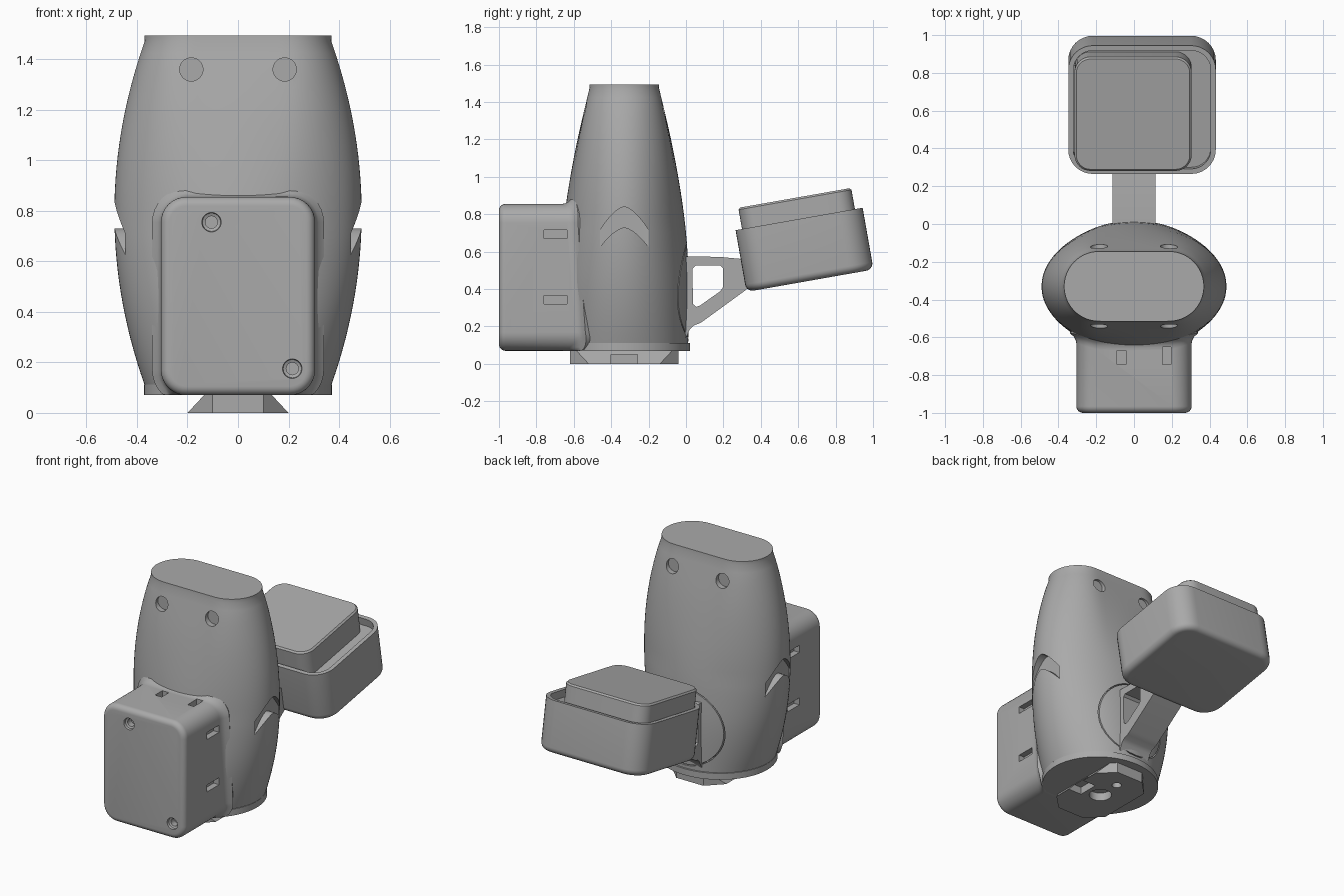
import bpy, bmesh, math
from mathutils import Vector

if "Cube" in bpy.data.objects:
    bpy.data.objects.remove(bpy.data.objects["Cube"], do_unlink=True)

GREY = (0.40, 0.40, 0.40, 1)
mat = bpy.data.materials.new("plain grey")
mat.use_nodes = True
mat.diffuse_color = GREY
mat.node_tree.nodes["Principled BSDF"].inputs["Base Color"].default_value = GREY
CY = -0.33  # depth of the body axis


# ---- helpers ----
def loft(name, rings, cyclic=False):
    bm = bmesh.new()
    rows = [[bm.verts.new(p) for p in ring] for ring in rings]
    pairs = list(zip(rows, rows[1:]))
    if cyclic:
        pairs.append((rows[-1], rows[0]))
    else:
        bm.faces.new(rows[0])
        bm.faces.new(rows[-1])
    n = len(rows[0])
    for lo, hi in pairs:
        for i in range(n):
            j = (i + 1) % n
            bm.faces.new((lo[i], lo[j], hi[j], hi[i]))
    bmesh.ops.recalc_face_normals(bm, faces=bm.faces)
    me = bpy.data.meshes.new(name)
    bm.to_mesh(me)
    bm.free()
    me.materials.append(mat)
    ob = bpy.data.objects.new(name, me)
    bpy.context.collection.objects.link(ob)
    return ob


def cut(ob, cutters):
    bpy.context.view_layer.objects.active = ob
    for c in cutters:
        c.hide_render = True
        m = ob.modifiers.new("cut", "BOOLEAN")
        m.operation, m.solver, m.object = "DIFFERENCE", "EXACT", c
        bpy.ops.object.modifier_apply(modifier=m.name)
        bpy.data.objects.remove(c, do_unlink=True)


def smooth(ob, angle=30):
    bpy.ops.object.select_all(action="DESELECT")
    ob.select_set(True)
    bpy.context.view_layer.objects.active = ob
    bpy.ops.object.shade_smooth_by_angle(angle=math.radians(angle))


def block(x0, x1, y0, y1, z0, z1):
    return loft("cutter", [[(x0, y0, z), (x1, y0, z), (x1, y1, z), (x0, y1, z)] for z in (z0, z1)])


def circle(r, n=40):
    return [(r * math.cos(k * math.tau / n), r * math.sin(k * math.tau / n)) for k in range(n)]


def y_rod(x, z, steps, cyclic=False):
    """Round shape along y; steps are (y, radius)."""
    return loft("cutter", [[(x + u, y, z + v) for u, v in circle(r)] for y, r in steps], cyclic)


def rrect(u0, u1, v0, v1, r, inset=0, n=8):
    r0, pts = max(r - inset, 0.01), []
    u0, u1, v0, v1 = u0 + inset, u1 - inset, v0 + inset, v1 - inset
    for q, (cu, cv) in enumerate([(u1 - r0, v1 - r0), (u0 + r0, v1 - r0), (u0 + r0, v0 + r0), (u1 - r0, v0 + r0)]):
        for k in range(n + 1):
            a = (q + k / n) * math.pi / 2
            pts.append((cu + r0 * math.cos(a), cv + r0 * math.sin(a)))
    return pts


def fillet(r, n=6):
    """(inset, depth) steps of a rounded edge."""
    return [(r * (1 - math.sin(a)), r * (1 - math.cos(a))) for a in [k * math.pi / 2 / n for k in range(n + 1)]]


# ---- body: lens-shaped section turning into a rounded slot at the top ----
DEPTH = [(0.11, 0.342), (0.4, 0.348), (0.6, 0.338), (0.75, 0.325), (0.95, 0.297), (1.2, 0.25), (1.47, 0.187)]


def half_width(z):
    return 0.49 - 0.12 * min(1, abs(z - 0.79) / 0.68) ** 2


def half_depth(z):
    if z <= DEPTH[0][0]:
        return DEPTH[0][1]
    for i in range(len(DEPTH) - 1):
        (za, a), (zb, b) = DEPTH[i:i + 2]
        if z <= zb:
            pa, pb = DEPTH[max(i - 1, 0)], DEPTH[min(i + 2, len(DEPTH) - 1)]
            ma = (b - pa[1]) / (zb - pa[0]) * (zb - za)
            mb = (pb[1] - a) / (pb[0] - za) * (zb - za)
            t = (z - za) / (zb - za)
            return (a * (2 * t**3 - 3 * t**2 + 1) + ma * (t**3 - 2 * t**2 + t)
                    + b * (3 * t**2 - 2 * t**3) + mb * (t**3 - t**2))
    return DEPTH[-1][1]


def body_ring(z, a, b, n=96):
    mix = max(0, min(1, (z - 0.75) / 0.65))
    ring = []
    for k in range(n):
        t = (k + 0.5) * math.tau / n
        x, y = a * math.cos(t), b * math.sin(t)
        d, s = Vector((abs(x), abs(y))).normalized(), a - b
        if s > 0 and d.x * b > s * d.y:
            f = d.x * s + math.sqrt((d.x * s) ** 2 - s * s + b * b)
        else:
            f = b / max(d.y, 0.01)
        f = 1 + mix * (f / math.hypot(x, y) - 1)
        ring.append((x * f, CY + y * f, z))
    return ring


zs = [0.113 + (1.47 - 0.113) * k / 30 for k in range(31)]
rings = [body_ring(z, 0.372, 0.352) for z in (0.07, 0.112)]
rings += [body_ring(z, half_width(z), half_depth(z)) for z in zs]
rings.append(body_ring(1.495, 0.37, 0.185))
body = loft("body", rings)

# round sockets, side arches and the groove round the arm mount
cutters = [y_rod(x, 1.36, [(CY + s * 0.185, 0.046), (CY + s * 0.4, 0.046)])
           for x in (-0.185, 0.185) for s in (-1, 1)]
ts = [k / 8 for k in range(-8, 9)]
arch = [(CY + 0.13 * t, 0.84 - 0.125 * abs(t) ** 1.6) for t in ts]
arch += [(CY + 0.13 * t, 0.73 - 0.105 * abs(t) ** 1.6) for t in reversed(ts)]
for s in (-1, 1):
    cutters.append(loft("cutter", [[(s * x, y, z) for y, z in arch] for x in (0.44, 0.6)]))
cutters.append(y_rod(0, 0.39, [(-0.07, 0.25), (0.1, 0.25), (0.1, 0.257), (-0.07, 0.257)], True))
cut(body, cutters)
smooth(body)


# ---- front box, flared where it meets the body ----
def box_outline(inset):
    return rrect(-0.305, 0.305, 0.07, 0.855, 0.1, inset)


def flare_ring(grow, gap):
    ring = []
    for (x, z), (gx, gz) in zip(box_outline(0), box_outline(-grow)):
        y = CY - half_depth(z) * math.sqrt(max(0, 1 - (x / half_width(z)) ** 2))
        ring.append((gx, y - gap, max(gz, 0.07)))
    return ring


rings = [[(x, -1 + d, z) for x, z in box_outline(i)] for i, d in fillet(0.035)]
rings += [flare_ring(g, d) for g, d in ((0, 0.05), (0.004, 0.03), (0.014, 0.012), (0.035, -0.006))]
rings.append([(x, -0.42, z) for x, z in box_outline(0.05)])
box = loft("front_box", rings)
cutters = [block(-0.09, -0.042, -0.745, -0.67, 0.815, 0.9), block(0.15, 0.196, -0.745, -0.65, 0.815, 0.9)]
for s in (-1, 1):
    for z in (0.32, 0.67):
        xs = sorted((s * 0.265, s * 0.35))
        cutters.append(block(*xs, -0.76, -0.635, z, z + 0.047))
for x, z in ((-0.105, 0.755), (0.215, 0.175)):
    cutters.append(y_rod(x, z, [(-1.01, 0.04), (-0.985, 0.036), (-0.98, 0.024), (-0.94, 0.024)]))
cut(box, cutters)
smooth(box)

# ---- rear arm: triangular bracket with a window ----
profile = [(-0.05, 0.575), (0.02, 0.575), (0.18, 0.572), (0.31, 0.56), (0.36, 0.43), (0.32, 0.395),
           (0.1, 0.235), (0.075, 0.218), (0.04, 0.205), (0.02, 0.185), (0.0, 0.14), (-0.05, 0.14)]
window = [(0.035, 0.51), (0.05, 0.525), (0.185, 0.525), (0.198, 0.51), (0.198, 0.41),
          (0.185, 0.39), (0.075, 0.312), (0.055, 0.305), (0.037, 0.32)]
arm = loft("rear_arm", [[(x, y, z) for y, z in profile] for x in (-0.115, 0.115)])
cut(arm, [loft("cutter", [[(x, y, z) for y, z in window] for x in (-0.2, 0.2)])])
smooth(arm)

# ---- tilted rear tray and its raised block ----
TILT = math.radians(10)


def tilted(x, u, w):
    c, s = math.cos(TILT), math.sin(TILT)
    return (x, 0.265 + u * c - w * s, 0.715 + u * s + w * c)


def tray_ring(inset, w):
    return [tilted(x, u, w) for x, u in rrect(-0.348, 0.433, 0, 0.69, 0.13, inset)]


rings = [tray_ring(i, -0.335 + d) for i, d in fillet(0.04)]
rings += [tray_ring(0, 0), tray_ring(0.027, 0), tray_ring(0.027, -0.05)]
smooth(loft("rear_tray", rings))


def block_ring(inset, w):
    return [tilted(x, u, w) for x, u in rrect(-0.315, 0.305, 0.035, 0.648, 0.085, inset)]


rings = [block_ring(0, -0.1), block_ring(0, 0.105), block_ring(0.01, 0.115)]
smooth(loft("rear_block", rings), 25)

# ---- dovetail foot with chamfered corners, notch and screw holes ----
rings = []
for z, hx, c in ((0, 0.2, 0.1), (0.075, 0.13, 0.03)):
    corners = [(hx, 0.29 - c), (hx - c, 0.29)]
    half = corners + [(-x, y) for x, y in reversed(corners)]
    rings.append([(x, CY + y, z) for x, y in half + [(-x, -y) for x, y in half]])
foot = loft("foot", rings)
cutters = [block(0.1, 0.25, -0.4, -0.26, -0.02, 0.05)]
for y, r in ((CY, 0.07), (-0.17, 0.03)):
    cutters.append(loft("cutter", [[(u, y + v, z) for u, v in circle(r)] for z in (-0.02, 0.055)]))
cut(foot, cutters)
smooth(foot)
